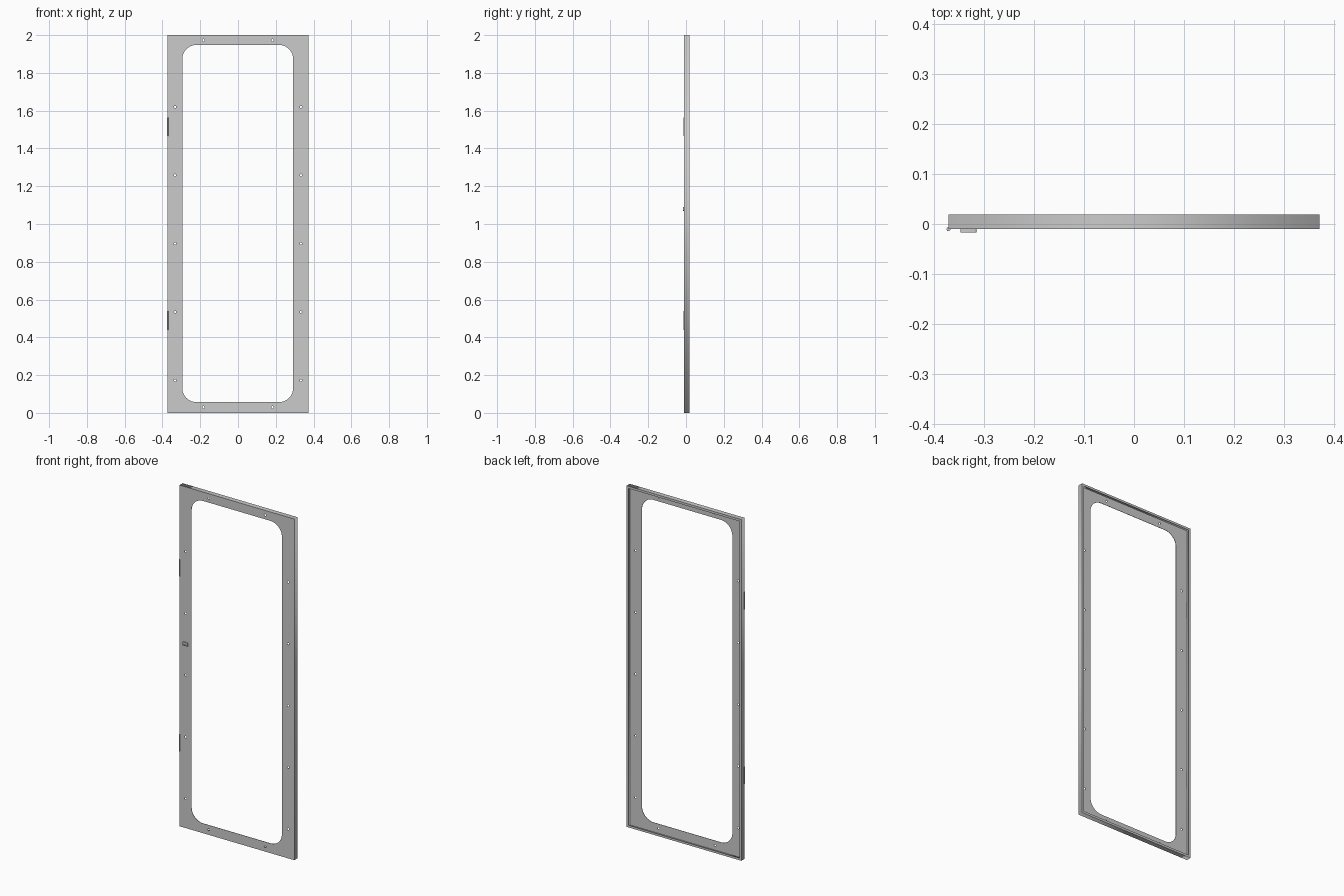
import bpy, math

if "Cube" in bpy.data.objects:
    bpy.data.objects.remove(bpy.data.objects["Cube"])

FRONT, BACK, T = -0.010, 0.019, 0.002   # panel depth range and sheet thickness
W, H = 0.372, 2.0


def rounded_rect(x0, x1, z0, z1, r=0.0, n=10):
    """Outline in the x-z plane with optional rounded corners."""
    if r == 0:
        return [(x0, z0), (x1, z0), (x1, z1), (x0, z1)]
    pts = []
    for cx, cz, a in ((x1 - r, z0 + r, -90), (x1 - r, z1 - r, 0),
                      (x0 + r, z1 - r, 90), (x0 + r, z0 + r, 180)):
        for i in range(n + 1):
            t = math.radians(a + 90 * i / n)
            pts.append((cx + r * math.cos(t), cz + r * math.sin(t)))
    return pts


def circle(x, z, r, n=12):
    return [(x + r * math.cos(2 * math.pi * i / n),
             z + r * math.sin(2 * math.pi * i / n)) for i in range(n)]


def sheet(name, loops, y0, y1):
    """Extrude filled outlines (first outer, others holes) from y0 to y1."""
    cu = bpy.data.curves.new(name, 'CURVE')
    cu.dimensions = '2D'
    cu.fill_mode = 'BOTH'
    cu.extrude = (y1 - y0) / 2
    for loop in loops:
        sp = cu.splines.new('POLY')
        sp.points.add(len(loop) - 1)
        for p, (x, z) in zip(sp.points, loop):
            p.co = (x, z, 0, 1)
        sp.use_cyclic_u = True
    ob = bpy.data.objects.new(name, cu)
    ob.location.y = (y0 + y1) / 2
    ob.rotation_euler.x = math.pi / 2
    bpy.context.collection.objects.link(ob)
    bpy.ops.object.select_all(action='DESELECT')
    ob.select_set(True)
    bpy.context.view_layer.objects.active = ob
    bpy.ops.object.convert(target='MESH')
    return bpy.context.object


def inset(d):
    return rounded_rect(-W + d, W - d, d, H - d)


# front panel with window opening and screw holes
holes = [circle(sx * 0.333, 0.172 + 0.362 * i, 0.006)
         for sx in (-1, 1) for i in range(5)]
holes += [circle(sx * 0.183, z, 0.006) for sx in (-1, 1) for z in (0.03, 1.973)]
window = rounded_rect(-0.295, 0.292, 0.057, 1.948, 0.075)
sheet("front_panel", [inset(0), window] + holes, FRONT, FRONT + T)

# folded side walls and the return lip at the back
sheet("side_walls", [inset(0), inset(T)], FRONT + T, BACK - T)
sheet("back_lip", [inset(0), inset(0.013)], BACK - T, BACK)

# hinge barrels on the left front edge
for name, z in (("lower_hinge", 0.49), ("upper_hinge", 1.515)):
    bpy.ops.mesh.primitive_cylinder_add(vertices=20, radius=0.004, depth=0.1,
                                        location=(-W, -0.0105, z))
    bpy.context.object.name = name
    bpy.ops.object.shade_smooth_by_angle()

# small latch: base plate with a raised rim
outline = rounded_rect(-0.348, -0.316, 1.07, 1.09, 0.003, 4)
inner = rounded_rect(-0.343, -0.321, 1.075, 1.085, 0.002, 4)
sheet("latch_plate", [outline], -0.013, FRONT)
sheet("latch_rim", [outline, inner], -0.017, -0.013)
